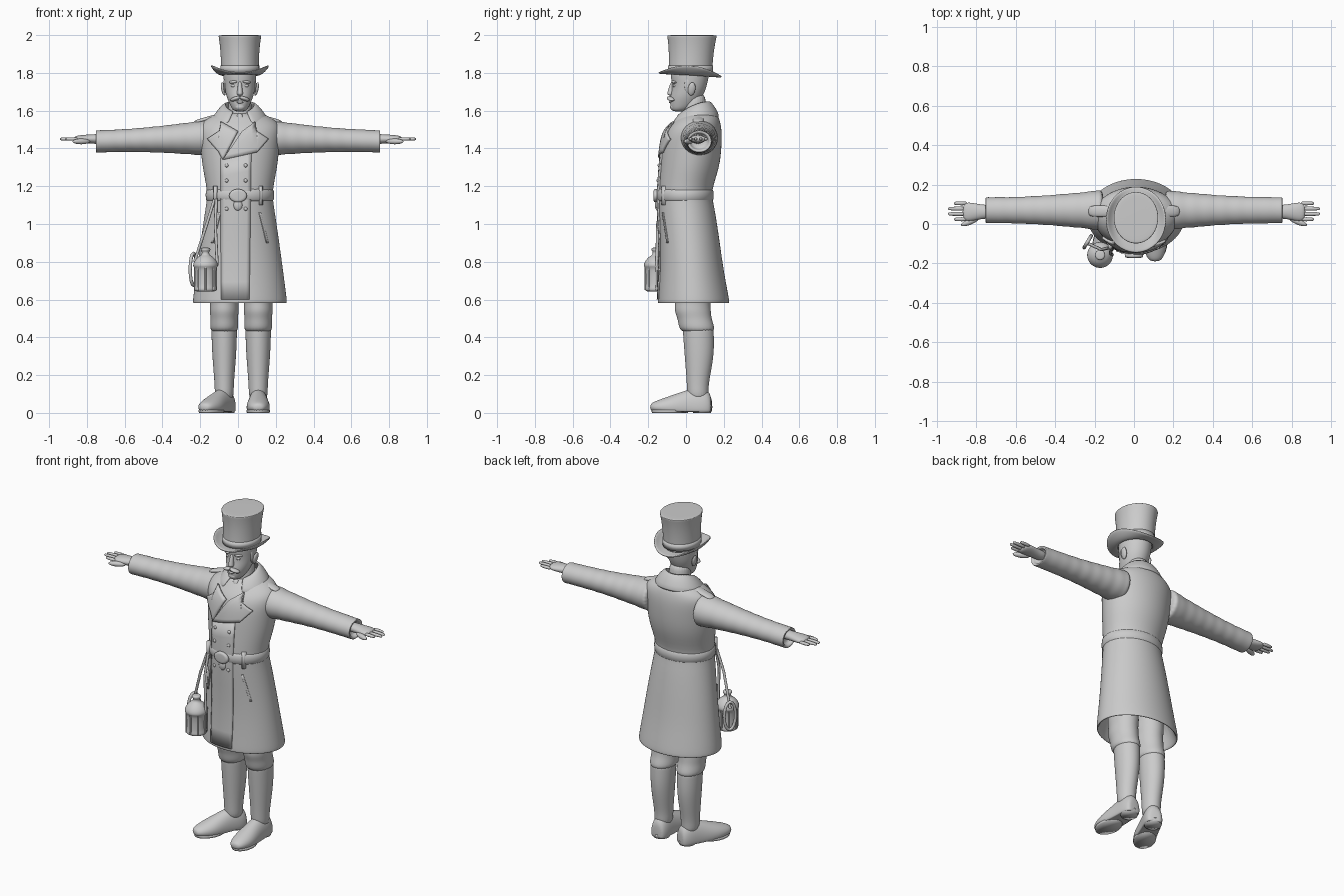
import bpy, bmesh, random
from math import sin, cos, pi, radians
from mathutils import Vector, Matrix
from mathutils.bvhtree import BVHTree

random.seed(4)
cube = bpy.data.objects.get("Cube")
if cube:
    bpy.data.objects.remove(cube)

GREY = (.6, .6, .6, 1)
grey = bpy.data.materials.new("light_grey")
grey.use_nodes = True
grey.diffuse_color = GREY
grey.node_tree.nodes["Principled BSDF"].inputs["Base Color"].default_value = GREY
MID = .01  # sideways centre of head and body


def finish(name, bm, sub=0, thick=0):
    bmesh.ops.recalc_face_normals(bm, faces=bm.faces)
    mesh = bpy.data.meshes.new(name)
    bm.to_mesh(mesh)
    bm.free()
    for polygon in mesh.polygons:
        polygon.use_smooth = True
    mesh.materials.append(grey)
    ob = bpy.data.objects.new(name, mesh)
    bpy.context.collection.objects.link(ob)
    if thick:
        solid = ob.modifiers.new("thickness", "SOLIDIFY")
        solid.thickness, solid.offset = thick, 0
    if sub:
        smooth = ob.modifiers.new("smooth", "SUBSURF")
        smooth.levels = smooth.render_levels = sub
    return ob


def bridge(bm, rows, closed):
    for lower, upper in zip(rows, rows[1:]):
        count = len(lower)
        for i in range(count if closed else count - 1):
            j = (i + 1) % count
            bm.faces.new((lower[i], lower[j], upper[j], upper[i]))


def loft(name, axis, at, rings, flat=1, sides=24, sub=2, floor=None, turn=0):
    """Rings (position, radius, second radius, shift) along an axis; the last two are optional."""
    bm = bmesh.new()
    rows = []
    for pos, radius, *extra in rings:
        second = extra[0] if extra else radius * flat
        shift = extra[1] if len(extra) > 1 else 0
        row = []
        for i in range(sides):
            angle = 2 * pi * i / sides
            u = at[0] + radius * cos(angle)
            v = at[1] + shift + second * sin(angle)
            co = Vector({"x": (pos, u, v), "y": (u, pos, v), "z": (u, v, pos)}[axis])
            if floor is not None:
                co.z = max(co.z, floor)
            row.append(bm.verts.new(co))
        rows.append(row)
    bridge(bm, rows, True)
    bm.faces.new(rows[0])
    bm.faces.new(rows[-1])
    if turn:
        pivot = (at[0], .07, 0)
        bmesh.ops.rotate(bm, verts=bm.verts, cent=pivot, matrix=Matrix.Rotation(turn, 3, "Z"))
    return finish(name, bm, sub)


def ball(name, location, scale, rotation=(0, 0, 0)):
    bm = bmesh.new()
    bmesh.ops.create_uvsphere(bm, u_segments=20, v_segments=12, radius=1)
    ob = finish(name, bm)
    ob.location, ob.scale, ob.rotation_euler = location, scale, rotation


def cord(name, points, radius):
    curve = bpy.data.curves.new(name, "CURVE")
    curve.dimensions, curve.bevel_depth, curve.bevel_resolution = "3D", radius, 2
    spline = curve.splines.new("POLY")
    spline.points.add(len(points) - 1)
    for target, point in zip(spline.points, points):
        target.co = (*point, 1)
    curve.materials.append(grey)
    bpy.context.collection.objects.link(bpy.data.objects.new(name, curve))


# Greatcoat with a hollow skirt
coat = loft("coat", "z", (MID, 0), [
    (.8, .18, .14, .02), (.6, .23, .17, .04), (.58, .24, .18, .04), (.58, .25, .19, .04),
    (.6, .25, .19, .04), (.75, .23, .17, .03), (.9, .21, .16, .02), (1.1, .18, .15),
    (1.17, .17, .14, -.01), (1.3, .2, .16, .02), (1.42, .21, .16, .03), (1.5, .22, .15, .04),
    (1.55, .2, .12, .06), (1.6, .09, .09, .07)], sides=32)

bpy.context.view_layer.update()
surface = BVHTree.FromObject(coat, bpy.context.evaluated_depsgraph_get())


def on_front(x, z, lift):
    hit = surface.ray_cast(Vector((x, -2, z)), Vector((0, 1, 0)))[0]
    return Vector((x, hit.y - lift if hit else 0, z))


def panel(name, outline, lift, thick):
    """A flat outline draped over the front of the coat."""
    bm = bmesh.new()
    bm.faces.new([bm.verts.new((x, 0, z)) for x, z in outline])
    bmesh.ops.triangulate(bm, faces=bm.faces)
    bmesh.ops.subdivide_edges(bm, edges=bm.edges, cuts=7, use_grid_fill=True)
    for vert in bm.verts:
        vert.co = on_front(vert.co.x, vert.co.z, lift)
    finish(name, bm, thick=thick)


# Overlap, lapels, pockets and two columns of buttons
panel("front_overlap", [(-.09, 1.35), (.07, 1.38), (.06, .6), (-.09, .6)], .003, .008)
for side, s, tip in (("left", 1, -.08), ("right", -1, -.08)):
    panel(side + "_lapel", [(MID + s * .01, 1.49), (s * .09, 1.54), (s * .1, 1.49),
                            (s * .16, 1.45), (s * .1, 1.38), (tip, 1.34)], .008, .012)
    panel(side + "_pocket", [(MID + s * x, z) for x, z in
                             ((.1, 1.06), (.11, 1.06), (.15, .9), (.14, .9))], .002, .008)
    for z in (1.08, 1.23, 1.31):
        ball("button", on_front(s * .05 - MID, z, .006), (.01, .008, .01))

# Folded collar wrapping the back of the neck
bm = bmesh.new()
rows = []
for i in range(25):
    angle = radians(13 * (i - 12))
    across, back = sin(angle), cos(angle)
    front = (1 - back) / 2
    top = Vector((MID + .075 * across, .05 + .07 * back, 1.65 - .06 * front ** 2))
    low = Vector((MID + .15 * across, .045 + .13 * back, 1.565 - .04 * front))
    fold = (top + low) / 2 + Vector((0, 0, .012))
    rows.append([bm.verts.new(point) for point in (top, fold, low)])
bridge(bm, rows, False)
finish("collar", bm, 1, .014)

# Belt, buckle, knot and loops
loft("belt", "z", (MID, -.005), [(z, r, r - .03) for z, r in
     ((1.115, .17), (1.12, .183), (1.185, .183), (1.19, .17))], sides=32, sub=1)
loft("buckle", "y", (0, 1.15), [(-.172, .035), (-.17, .05), (-.14, .05)], flat=.75, sides=16, sub=1)
ball("belt_knot", (0, -.15, 1.1), (.024, .014, .03))
for x in (-.12, .12):
    loft("belt_loop", "z", (x, -.11), [(1.1, .012), (1.2, .012)], flat=1.6, sides=8, sub=0)

# Head and neck
loft("neck", "z", (MID, .045), [(1.48, .08), (1.56, .07), (1.62, .06), (1.7, .06)])
loft("head", "z", (MID, 0), [
    (1.595, .02, .03, -.035), (1.605, .04, .05, -.03), (1.635, .055, .075, -.01),
    (1.67, .07, .085), (1.71, .08, .09, .015), (1.75, .085, .095, .02),
    (1.8, .09, .105, .02), (1.85, .08, .095, .025)])

# Face
loft("nose", "z", (MID, -.08), [(1.68, .012), (1.69, .018), (1.7, .015), (1.76, .009, .01, .01)],
     flat=1.2, sides=12)
ball("chin", (MID, -.064, 1.62), (.027, .02, .02))
ball("lower_lip", (MID, -.08, 1.645), (.018, .01, .007))
ball("cravat", (MID, -.03, 1.545), (.024, .022, .04))
for s in (-1, 1):
    ball("moustache_half", (MID + s * .024, -.08, 1.663), (.03, .02, .011), (0, s * .3, s * .4))
    ball("brow", (MID + s * .034, -.062, 1.752), (.026, .012, .008), (0, s * .1, s * .35))
    ball("eye", (MID + s * .033, -.06, 1.732), (.014, .01, .009))
    ball("ear", (MID + s * .088, .03, 1.715), (.011, .02, .036), (-.15, s * .2, 0))
    ball("sideburn", (MID + s * .08, .008, 1.735), (.007, .016, .04))

# Top hat: flared crown, band and curled brim
crown = [(1.78 + .218 * u, .1 + .014 * u ** 3, (.1 + .014 * u ** 3) * 1.16, MID * u)
         for u in (0, .25, .5, .75, .96, 1)]
loft("hat_crown", "z", (MID, .022), crown + [(2, .105, .12, MID)], sides=32)
loft("hat_band", "z", (MID, .024), [(1.8, .103), (1.84, .103)], flat=1.16, sides=32, sub=0)
bm = bmesh.new()
rows = []
for k in range(5):
    u = k / 4
    row = []
    for i in range(40):
        angle = pi * i / 20
        x = (.09 + .063 * u) * cos(angle)
        y = (.105 + .063 * u) * sin(angle)
        curl = .05 * (u * cos(angle)) ** 2 - .06 * y
        row.append(bm.verts.new((MID + x, .022 + y, 1.79 + curl)))
    rows.append(row)
bridge(bm, rows, True)
finish("hat_brim", bm, 1, .01)

# Arms: creased tapering sleeves, open cuffs, hands
for side, s in (("left", 1), ("right", -1)):
    sleeve = []
    for i in range(17):
        t = i / 16
        crease = random.uniform(.94, .98) if i % 2 else 1
        bulge = .04 * (1 - t) ** 2
        sleeve.append((s * (.15 + .6 * t), (.067 + bulge) * crease, (.06 + bulge) * crease, .02 - .02 * t))
    sleeve += [(s * .752, .064, .057), (s * .752, .05, .043), (s * .72, .045, .04)]
    loft(side + "_sleeve", "x", (.07, 1.437), sleeve)
    loft(side + "_hand", "x", (.062, 1.45), [(s * .7, .035, .03), (s * .77, .035, .025),
         (s * .83, .05, .022), (s * .87, .045, .015)], sides=16)
    for k in range(4):
        tip = .947 - .015 * (k - 1.5) ** 2
        loft(side + "_finger", "x", (.024 + .027 * k, 1.45),
             [(s * .84, .013), (s * (tip - .01), .01), (s * tip, .006)], flat=.9, sides=10, sub=1)
    ball(side + "_thumb", (s * .83, .013, 1.437), (.05, .016, .015), (0, 0, -s * .4))
    loft(side + "_shoulder_strap", "x", (.065, 1.555),
         [(s * (.1 + .07 * k), .03, .012, .02 - .02 * k) for k in range(3)], sides=12, sub=1)

# Legs: creased breeches, tall boots, shoes with heel and sole
for side, x, turn in (("left", .107, 0), ("right", -.073, radians(-25))):
    breeches = []
    for i in range(11):
        radius = .07 + .005 * (i % 2) + .001 * i
        breeches.append((.42 + .04 * i, radius, radius * 1.25, .03 * max(0, 1 - i / 3)))
    loft(side + "_breeches", "z", (x, .035), breeches)
    loft(side + "_boot", "z", (x, .065), [(.06, .05, .057), (.13, .05, .056, -.004), (.2, .055, .064),
         (.32, .065, .08, .006), (.43, .068, .082), (.44, .068, .082), (.443, .058, .07)])
    loft(side + "_shoe", "y", (x, .03), [(.135, .03, .045), (.125, .045, .08), (.09, .055, .11),
         (.03, .055, .1), (-.03, .06, .08), (-.1, .065, .055), (-.17, .045, .03),
         (-.19, .02, .015)], sides=20, floor=.006, turn=turn)
    loft(side + "_heel", "z", (x, .085), [(0, .047), (.025, .05)], sub=0, turn=turn)
    loft(side + "_sole", "z", (x, -.09), [(0, .06), (.014, .063)], flat=1.5, sub=0, turn=turn)

# Lantern hung from the belt by straps
hang = Vector((-.172, -.157, .78))
loft("lantern", "z", hang, [(.643, .05), (.645, .06), (.665, .06), (.668, .056), (.77, .056),
     (.772, .066), (.788, .067), (.81, .056), (.83, .036), (.835, .02), (.855, .018),
     (.858, .026), (.872, .026), (.875, .018)], sub=1)
for i in range(8):
    rim = hang + Vector((cos(pi * i / 4), sin(pi * i / 4), 0)) * .057
    cord("lantern_rib", [rim, rim - Vector((0, 0, .13))], .005)
cord("front_strap", [(-.115, -.125, 1.13), (-.12, -.15, 1), (-.11, -.155, .78)], .008)
cord("rear_strap", [(-.125, -.12, 1.13), (-.165, -.13, 1), (-.23, -.1, .8)], .008)
loop = [pi * i / 8 for i in range(17)]
cord("strap_loop", [(.018 * cos(a) - .235, .03 * cos(a) - .09, .76 + .085 * sin(a)) for a in loop], .009)
